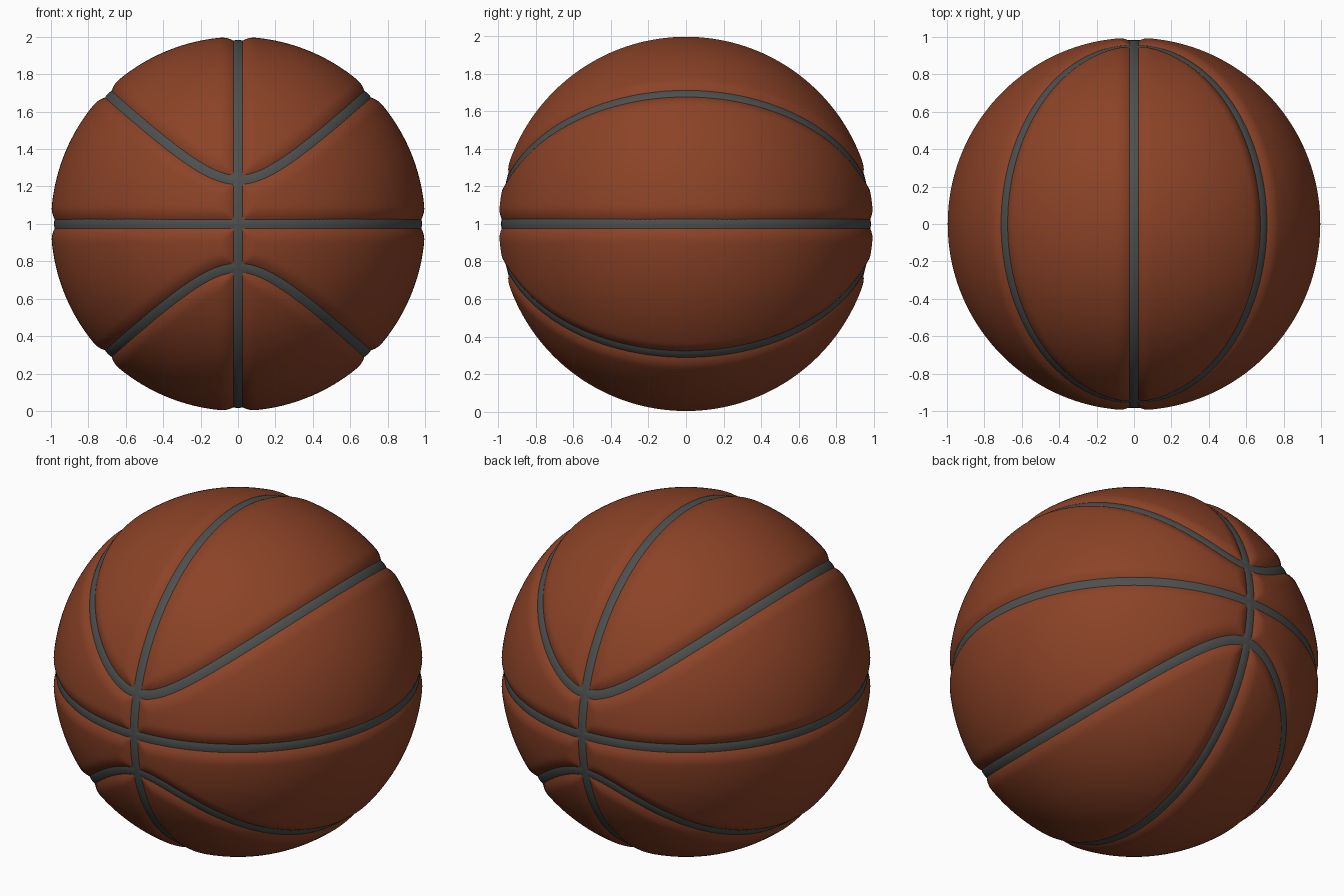
import bpy, bmesh, math
from mathutils import Vector

if "Cube" in bpy.data.objects:
    bpy.data.objects.remove(bpy.data.objects["Cube"])

A, B = 1.0, 0.061          # curved seams lie on the cone z^2 = A x^2 + B y^2
HALF = 0.026               # half width of a seam strip
CENTRE = Vector((0, 0, 1))


def material(name, rgb):
    m = bpy.data.materials.new(name)
    m.diffuse_color = (*rgb, 1)
    m.use_nodes = True
    m.node_tree.nodes["Principled BSDF"].inputs["Base Color"].default_value = m.diffuse_color
    return m


def finish(bm, name, mat):
    bmesh.ops.recalc_face_normals(bm, faces=bm.faces)
    for f in bm.faces:
        f.smooth = True
    me = bpy.data.meshes.new(name)
    bm.to_mesh(me)
    bm.free()
    me.materials.append(mat)
    ob = bpy.data.objects.new(name, me)
    ob.location = CENTRE
    bpy.context.collection.objects.link(ob)
    return ob


def seam_distance(p):
    q = max(math.sqrt(A * p.x ** 2 + B * p.y ** 2), 1e-5)
    grad = math.sqrt(1 + (A * p.x / q) ** 2 + (B * p.y / q) ** 2)
    return min(abs(p.x), abs(p.z), abs(abs(p.z) - q) / grad)


def groove_depth(d):
    return 0.036 * max(0, 1 - d / 0.095) ** 2


orange = material("leather", (0.26, 0.055, 0.02))
grey = material("rubber", (0.075, 0.08, 0.08))

# Ball skin: even cube-sphere, pressed in softly along the seams
bm = bmesh.new()
bmesh.ops.create_cube(bm, size=2)
bmesh.ops.subdivide_edges(bm, edges=bm.edges[:], cuts=119, use_grid_fill=True)
for v in bm.verts:
    p = Vector([math.tan(c * math.pi / 4) for c in v.co]).normalized()
    v.co = p * (1 - groove_depth(seam_distance(p)))
finish(bm, "ball_skin", orange)


# Seam strips: shallow bands swept along closed paths on the sphere
def seam(name, path, n=240):
    pts = [path(2 * math.pi * i / n).normalized() for i in range(n)]
    bm = bmesh.new()
    rows = []
    for i, p in enumerate(pts):
        side = p.cross(pts[(i + 1) % n] - pts[i - 1]).normalized()
        row = []
        for s, r in ((-1, 0.966), (-1, 0.9805), (-0.5, 0.983), (0, 0.9835),
                     (0.5, 0.983), (1, 0.9805), (1, 0.966)):
            row.append(bm.verts.new((p + side * s * HALF).normalized() * r))
        rows.append(row)
    for i in range(n):
        a, b = rows[i], rows[(i + 1) % n]
        for j in range(len(a) - 1):
            bm.faces.new((a[j], a[j + 1], b[j + 1], b[j]))
    ob = finish(bm, name, grey)
    bpy.ops.object.select_all(action='DESELECT')
    ob.select_set(True)
    bpy.context.view_layer.objects.active = ob
    bpy.ops.object.shade_smooth_by_angle(angle=math.radians(40))


def curved(sign):
    def path(t):
        x, y = math.cos(t) / math.sqrt(1 + A), math.sin(t) / math.sqrt(1 + B)
        return Vector((x, y, sign * math.sqrt(A * x * x + B * y * y)))
    return path


seam("equator_seam", lambda t: Vector((math.cos(t), math.sin(t), 0)))
seam("upright_seam", lambda t: Vector((0, math.cos(t), math.sin(t))))
seam("upper_curved_seam", curved(1))
seam("lower_curved_seam", curved(-1))
